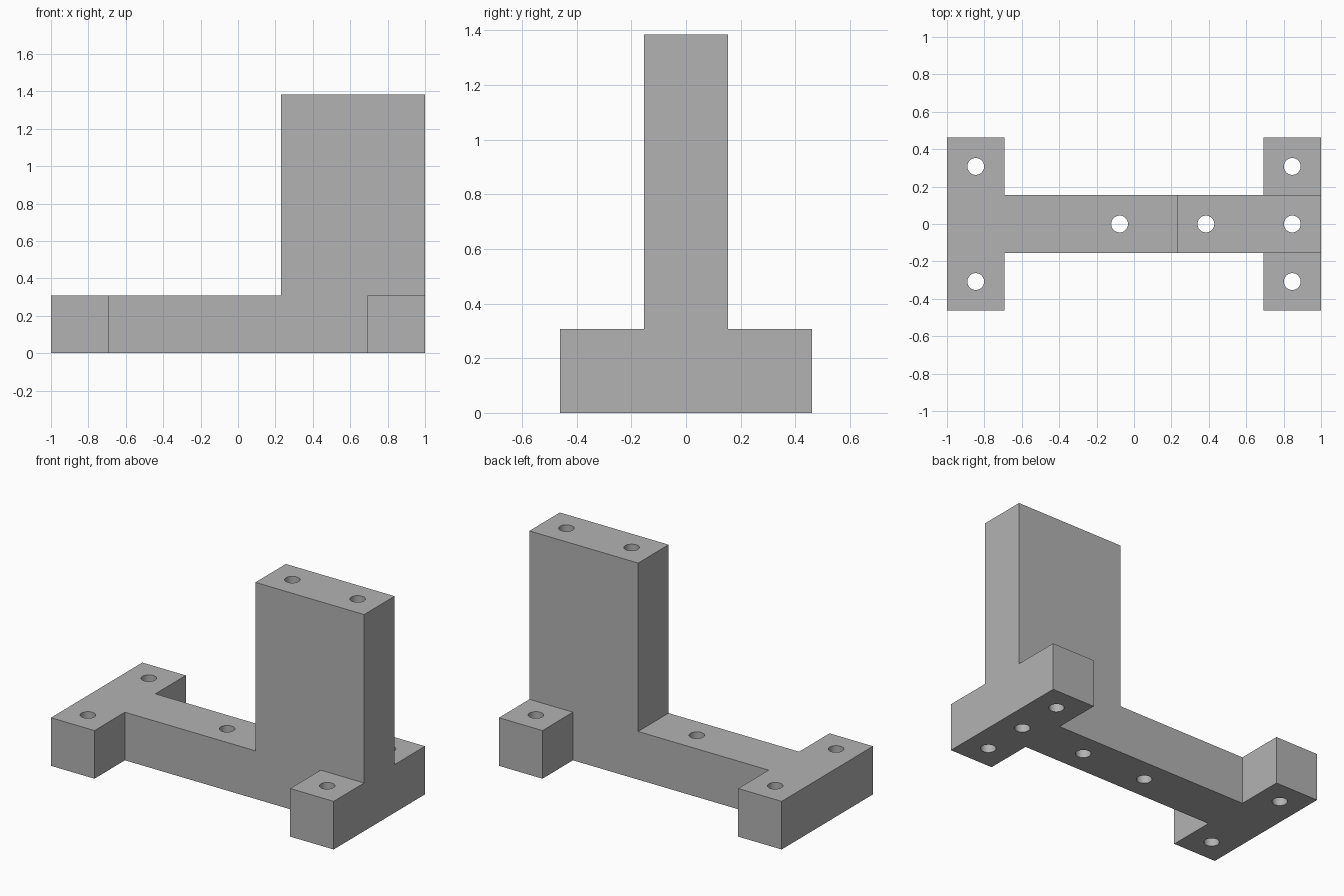
import bpy, bmesh, math

cube = bpy.data.objects.get("Cube")
if cube:
    bpy.data.objects.remove(cube, do_unlink=True)

U = 4 / 13            # bar thickness; every size is a multiple of it
HALF_L, HALF_W = 1.0, 1.5 * U
TOP = 4.5 * U
HOLE_R = 0.045

grey = bpy.data.materials.new("plain grey")
grey.use_nodes = True
colour = (0.45, 0.45, 0.45, 1)
grey.diffuse_color = colour
grey.node_tree.nodes["Principled BSDF"].inputs["Base Color"].default_value = colour


def add_object(name, bm):
    bmesh.ops.recalc_face_normals(bm, faces=bm.faces)
    mesh = bpy.data.meshes.new(name)
    bm.to_mesh(mesh)
    bm.free()
    mesh.materials.append(grey)
    obj = bpy.data.objects.new(name, mesh)
    bpy.context.collection.objects.link(obj)
    return obj


def prism(name, profile, half_depth):
    """Extrude an x-z profile along y, centred on y = 0."""
    bm = bmesh.new()
    face = bm.faces.new([bm.verts.new((x, -half_depth, z)) for x, z in profile])
    grown = bmesh.ops.extrude_face_region(bm, geom=[face])["geom"]
    verts = [v for v in grown if isinstance(v, bmesh.types.BMVert)]
    bmesh.ops.translate(bm, verts=verts, vec=(0, 2 * half_depth, 0))
    return add_object(name, bm)


def combine(target, other, operation):
    """Apply a boolean and remove the helper."""
    bpy.context.view_layer.objects.active = target
    mod = target.modifiers.new(operation.lower(), "BOOLEAN")
    mod.object, mod.operation, mod.solver = other, operation, "EXACT"
    bpy.ops.object.modifier_apply(modifier=mod.name)
    bpy.data.objects.remove(other, do_unlink=True)


# L-shaped spine: long base bar with the upright at the +x end
wall_x = HALF_L - 2.5 * U
bracket = prism("bracket", [(-HALF_L, 0), (HALF_L, 0), (HALF_L, TOP),
                            (wall_x, TOP), (wall_x, U), (-HALF_L, U)], U / 2)

# Crossbar feet at both ends
for side in (-1, 1):
    inner, outer = side * (HALF_L - U), side * HALF_L
    foot = prism("crossbar", [(inner, 0), (outer, 0), (outer, U), (inner, U)], HALF_W)
    combine(bracket, foot, "UNION")

# Vertical through holes: four in the feet, three along the spine
end = HALF_L - U / 2
holes = [(sx * end, sy * U) for sx in (-1, 1) for sy in (-1, 1)]
holes += [(end - i * 1.5 * U, 0) for i in range(3)]
bm = bmesh.new()
for x, y in holes:
    drill = bmesh.ops.create_cone(bm, cap_ends=True, segments=32, radius1=HOLE_R,
                                  radius2=HOLE_R, depth=2 * TOP)
    bmesh.ops.translate(bm, verts=drill["verts"], vec=(x, y, TOP / 2))
drills = add_object("hole_cutter", bm)
drills.hide_render = True
combine(bracket, drills, "DIFFERENCE")

# Smooth hole walls, crisp block edges
bpy.ops.object.select_all(action="DESELECT")
bracket.select_set(True)
bpy.context.view_layer.objects.active = bracket
bpy.ops.object.shade_smooth_by_angle(angle=math.radians(30))
